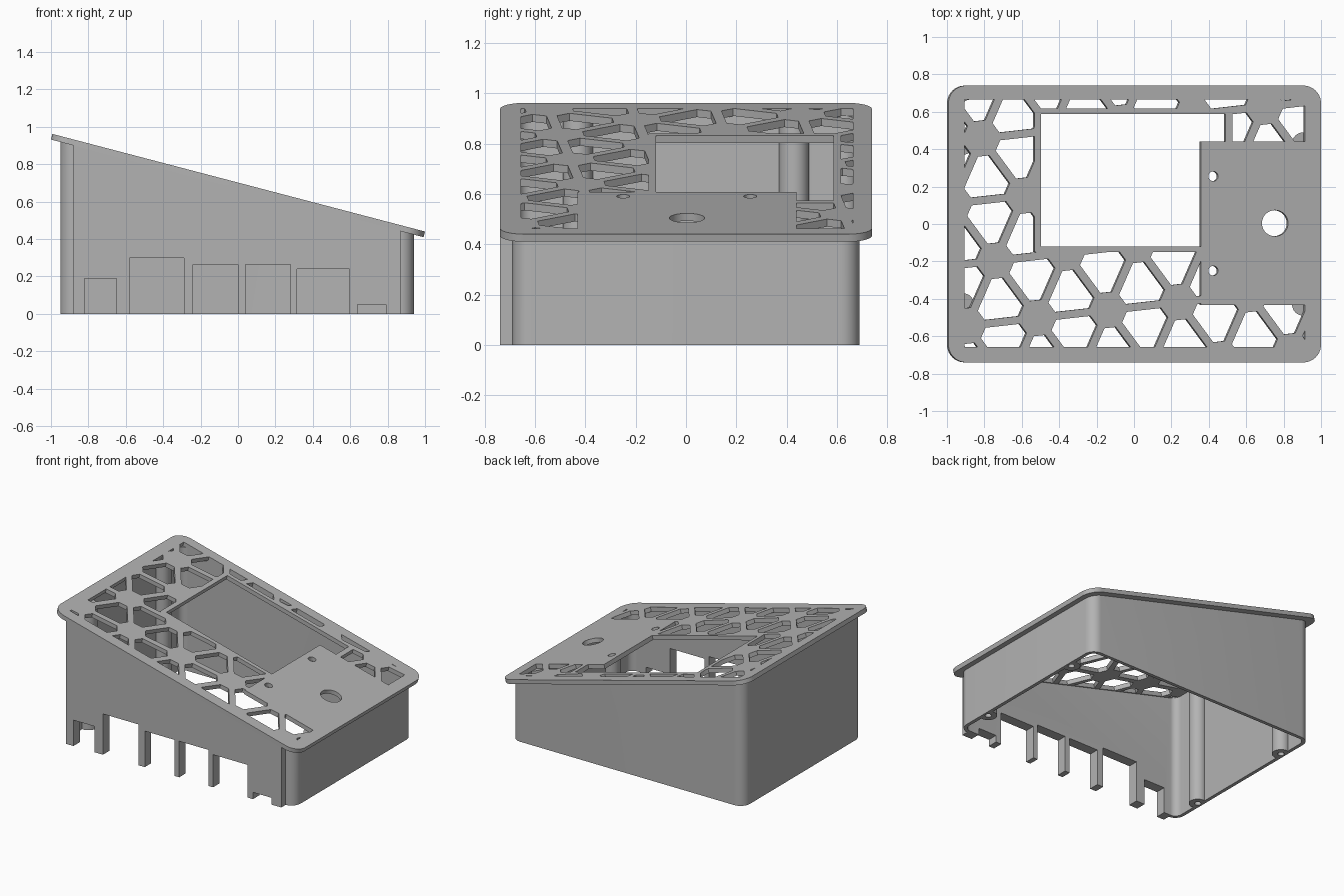
import bpy, bmesh
from math import sin, cos, pi, radians, atan2, sqrt
from mathutils import Matrix, Vector

if "Cube" in bpy.data.objects:
    bpy.data.objects.remove(bpy.data.objects["Cube"], do_unlink=True)

grey = bpy.data.materials.new("mid_grey")
grey.use_nodes = True
grey.diffuse_color = (0.45, 0.45, 0.45, 1)
grey.node_tree.nodes["Principled BSDF"].inputs["Base Color"].default_value = (0.45, 0.45, 0.45, 1)


def prism(name, loops, z0, z1):
    """Extrude closed outlines from z0 to z1 into one object."""
    bm = bmesh.new()
    for loop in loops:
        face = bm.faces.new([bm.verts.new((p[0], p[1], z0)) for p in loop])
        top = bmesh.ops.extrude_face_region(bm, geom=[face])["geom"]
        bmesh.ops.translate(bm, vec=(0, 0, z1 - z0),
                            verts=[v for v in top if isinstance(v, bmesh.types.BMVert)])
    bmesh.ops.recalc_face_normals(bm, faces=bm.faces)
    mesh = bpy.data.meshes.new(name)
    bm.to_mesh(mesh)
    bm.free()
    mesh.materials.append(grey)
    obj = bpy.data.objects.new(name, mesh)
    bpy.context.collection.objects.link(obj)
    return obj


def rect(x0, x1, y0, y1):
    return [(x0, y0), (x1, y0), (x1, y1), (x0, y1)]


def circle(x, y, r, n=32):
    return [(x + r * cos(2 * pi * i / n), y + r * sin(2 * pi * i / n)) for i in range(n)]


def rounded(x0, x1, y0, y1, r, n=10):
    corners = [(x1 - r, y1 - r), (x0 + r, y1 - r), (x0 + r, y0 + r), (x1 - r, y0 + r)]
    return [(cx + r * cos(pi / 2 * (q + i / n)), cy + r * sin(pi / 2 * (q + i / n)))
            for q, (cx, cy) in enumerate(corners) for i in range(n + 1)]


def boolean(obj, cutter, operation="DIFFERENCE"):
    """Apply a boolean and discard the cutter."""
    cutter.hide_render = True
    mod = obj.modifiers.new("cut", "BOOLEAN")
    mod.operation, mod.solver, mod.object = operation, "EXACT", cutter
    bpy.context.view_layer.objects.active = obj
    bpy.ops.object.modifier_apply(modifier=mod.name)
    bpy.data.objects.remove(cutter, do_unlink=True)


def finish(obj):
    bpy.ops.object.select_all(action="DESELECT")
    obj.select_set(True)
    bpy.context.view_layer.objects.active = obj
    bpy.ops.object.shade_smooth_by_angle(angle=radians(30))


# Sloping frame shared by the lid and the top of the body
SLOPE = atan2(0.522, 1.992)
THICK = 0.031
tilt = Matrix.Translation((0.004, 0, 0.701)) @ Matrix.Rotation(SLOPE, 4, "Y")
stretch = Matrix.Diagonal((1 / cos(SLOPE), 1, 1, 1))

# Body shell, open underneath, with four screw bosses left standing in the cavity
bosses = [(x, y) for x in (-0.915, 0.905) for y in (-0.43, 0.43)]
body = prism("body_shell", [rounded(-0.95, 0.94, -0.69, 0.69, 0.075)], 0, 1.3)
cavity = prism("cavity", [rounded(-0.925, 0.915, -0.665, 0.665, 0.05)], -0.2, 1.5)
boolean(cavity, prism("boss_posts", [circle(x, y, 0.06) for x, y in bosses], -0.4, 1.7))
boolean(body, cavity)
boolean(body, prism("screw_holes", [circle(x, y, 0.022, 20) for x, y in bosses], -0.1, 0.3))

# Thick front panel, flush with the lid edge
boolean(body, prism("front_panel", [rect(-0.88, 0.87, -0.74, -0.667)], 0, 1.3), "UNION")

# Connector openings along the bottom of the front panel
for x0, x1, height in [(-0.82, -0.65, 0.19), (-0.58, -0.29, 0.30), (-0.24, 0, 0.265),
                       (0.04, 0.28, 0.265), (0.315, 0.595, 0.24), (0.64, 0.79, 0.05)]:
    boolean(body, prism("port", [rect(x0, x1, -0.8, -0.6)], -0.1, height))

# Trim the body to the slope under the lid
above = prism("slope_trim", [rect(-2, 2, -1, 1)], -THICK, 2)
above.data.transform(tilt)
boolean(body, above)
finish(body)

# Lattice of truncated triangular vents around solid nodes
SPACING, TURN, RIB, NODE = 0.38, radians(6.4), 0.021, 0.095
step_a = Vector((cos(TURN), sin(TURN))) * SPACING
step_b = Vector((cos(TURN + pi / 3), sin(TURN + pi / 3))) * SPACING
origin = Vector((-0.142, -0.46))
half = NODE / sqrt(3) - RIB * 2 / sqrt(3)


def vent(nodes):
    centre = sum(nodes, Vector((0, 0))) / 3
    points = []
    for node in nodes:
        d = (centre - node).normalized()
        side = Vector((-d.y, d.x)) * half
        points += [node + d * NODE + side, node + d * NODE - side]
    return centre, points


vents = []
for i in range(-8, 9):
    for j in range(-5, 8):
        p = origin + step_a * i + step_b * j
        for nodes in ([p, p + step_a, p + step_b],
                      [p + step_a, p + step_a + step_b, p + step_b]):
            centre, points = vent(nodes)
            if abs(centre.x) < 1.15 and abs(centre.y) < 0.9:
                vents.append(points)

control_area = rect(0.355, 0.95, -0.432, 0.44)
holes = prism("vents", vents, -0.2, 0.2)
boolean(holes, prism("vent_area", [rect(-0.91, 0.91, -0.657, 0.665)], -0.3, 0.3), "INTERSECT")
boolean(holes, prism("screen_border", [rect(-0.535, 0.522, -0.15, 0.617)], -0.4, 0.4))
boolean(holes, prism("control_area", [control_area], -0.5, 0.5))

# Lid plate with vents, screen opening, knob hole and two pin holes
lid = prism("lid", [rounded(-0.996, 0.996, -0.74, 0.74, 0.095)], -THICK, 0)
boolean(lid, holes)
screen = prism("screen_opening", [rect(-0.502, 0.485, -0.12, 0.587)], -0.2, 0.2)
boolean(screen, prism("control_area", [control_area], -0.5, 0.5))
boolean(lid, screen)
boolean(lid, prism("round_holes", [circle(0.75, 0.004, 0.07), circle(0.42, 0.255, 0.026),
                                   circle(0.42, -0.25, 0.026)], -0.2, 0.2))
lid.data.transform(tilt @ stretch)
finish(lid)
